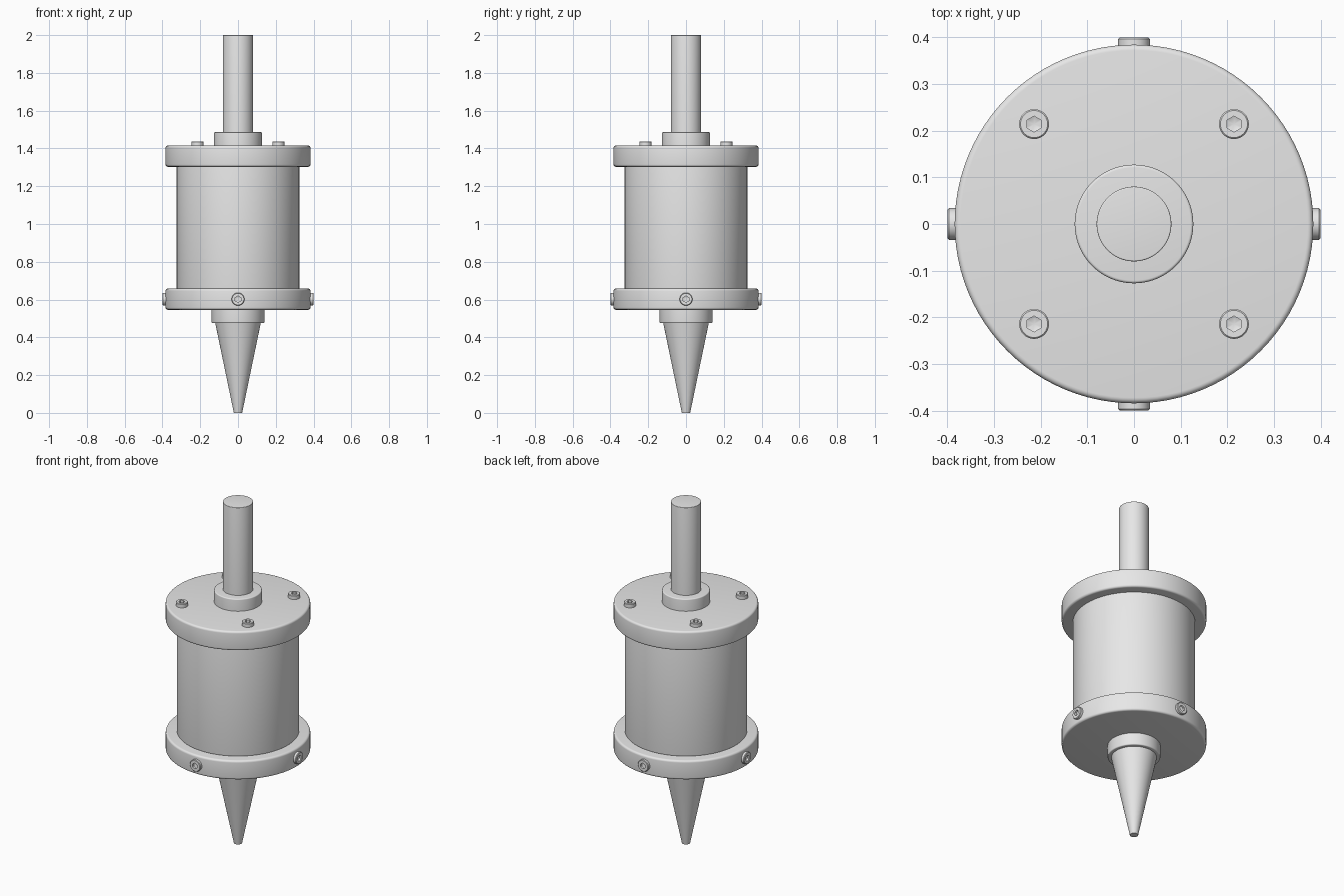
import bpy, bmesh, math
from mathutils import Matrix, Vector

if "Cube" in bpy.data.objects:
    bpy.data.objects.remove(bpy.data.objects["Cube"])

SEG = 96
metal = bpy.data.materials.new("grey_metal")
metal.diffuse_color = (0.8, 0.8, 0.8, 1)
metal.use_nodes = True
metal.node_tree.nodes["Principled BSDF"].inputs["Base Color"].default_value = metal.diffuse_color


def finish(name, bm, angle=30):
    bmesh.ops.recalc_face_normals(bm, faces=bm.faces)
    me = bpy.data.meshes.new(name)
    bm.to_mesh(me)
    bm.free()
    me.materials.append(metal)
    ob = bpy.data.objects.new(name, me)
    bpy.context.collection.objects.link(ob)
    bpy.ops.object.select_all(action='DESELECT')
    ob.select_set(True)
    bpy.context.view_layer.objects.active = ob
    bpy.ops.object.shade_smooth_by_angle(angle=math.radians(angle))
    return ob


def bridge(bm, a, b):
    n = len(a)
    for i in range(n):
        j = (i + 1) % n
        bm.faces.new((a[i], a[j], b[j], b[i]))


def lathe(name, profile):
    """Revolve (radius, height) points around z and cap both ends."""
    bm = bmesh.new()
    rings = []
    for r, z in profile:
        rings.append([bm.verts.new((r * math.cos(2 * math.pi * i / SEG),
                                    r * math.sin(2 * math.pi * i / SEG), z))
                      for i in range(SEG)])
    for a, b in zip(rings, rings[1:]):
        bridge(bm, a, b)
    bm.faces.new(rings[0])
    bm.faces.new(rings[-1])
    return finish(name, bm)


def disc(name, r, z0, z1, low=0.0, high=0.0):
    """Cylinder with rounded lower and upper rims."""
    def arc(z, f, s):
        if f == 0:
            return [(r, z)]
        steps = [math.pi / 2 * k / 5 for k in range(6)]
        return [(r - f + f * math.sin(t), z + s * f * (1 - math.cos(t))) for t in steps]
    return lathe(name, arc(z0, low, 1) + arc(z1, high, -1)[::-1])


def screw(name, r, depth, hex_r, matrix):
    """Screw head with a hex socket; the head's face lies at local z = 0."""
    n = 36
    bm = bmesh.new()

    def ring(z, radius, hexagon=False):
        out = []
        for i in range(n):
            t = 2 * math.pi * i / n
            k = radius
            if hexagon:
                k *= math.cos(math.pi / 6) / math.cos(t % (math.pi / 3) - math.pi / 6)
            # the quarter turn puts a corner of the hexagon on local y
            out.append(bm.verts.new((-k * math.sin(t), k * math.cos(t), z)))
        return out

    rings = [ring(-depth, r), ring(-0.003, r), ring(0, r - 0.003),
             ring(0, hex_r, True), ring(-0.012, hex_r, True)]
    for a, b in zip(rings, rings[1:]):
        bridge(bm, a, b)
    bm.faces.new(rings[0])
    # shallow conical floor of the socket
    tip = bm.verts.new((0, 0, -0.018))
    for i in range(n):
        bm.faces.new((rings[-1][i], rings[-1][(i + 1) % n], tip))
    ob = finish(name, bm)
    ob.matrix_world = matrix
    return ob


# shaft and its collar
disc("drive_shaft", 0.08, 1.47, 2.0, 0, 0.003)
disc("upper_collar", 0.127, 1.40, 1.486, 0, 0.006)

# flanges and the barrel between them
disc("upper_flange", 0.384, 1.303, 1.415, 0.012, 0.012)
disc("barrel", 0.325, 0.656, 1.307, 0.006, 0.006)
disc("lower_flange", 0.384, 0.546, 0.658, 0.012, 0.012)

# nozzle collar and tapered tip
disc("lower_collar", 0.14, 0.475, 0.56, 0.006, 0)
lathe("tapered_tip", [(0.022, 0), (0.121, 0.478)])

# four screws on top of the upper flange
for i, (sx, sy) in enumerate([(1, 1), (-1, 1), (-1, -1), (1, -1)]):
    screw(f"top_screw_{i + 1}", 0.032, 0.03, 0.017,
          Matrix.Translation((sx * 0.214, sy * 0.214, 1.438)))

# four screws around the lower flange
for i in range(4):
    turn = Matrix.Rotation(i * math.pi / 2, 4, 'Z')
    place = Matrix.Translation((0, -0.399, 0.602)) @ Matrix.Rotation(math.pi / 2, 4, 'X')
    screw(f"side_screw_{i + 1}", 0.034, 0.035, 0.017, turn @ place)
